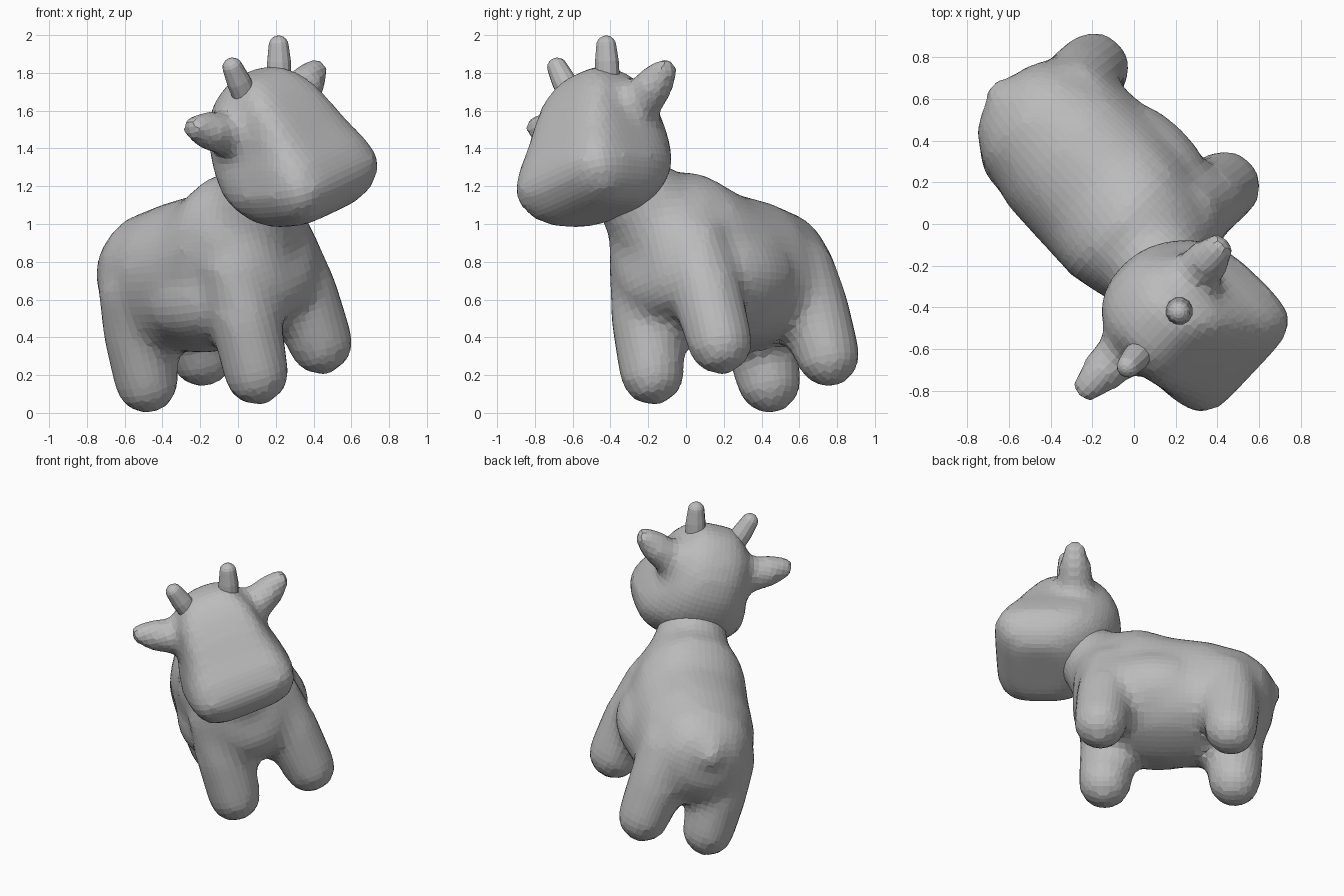
import bpy, bmesh
from math import cos, sin, pi
from mathutils import Vector, Matrix

cube = bpy.data.objects.get("Cube")
if cube:
    bpy.data.objects.remove(cube, do_unlink=True)

grey = bpy.data.materials.new("plain_grey")
grey.use_nodes = True
GREY = (0.5, 0.5, 0.5, 1)
grey.diffuse_color = GREY
grey.node_tree.nodes["Principled BSDF"].inputs["Base Color"].default_value = GREY

# Pose: the animal is modelled upright facing -y, then turned and tilted
left = Vector((0.65, 0.69, 0.31)).normalized()
front = Vector((0.716, -0.696, 0.05))
front = (front - left * front.dot(left)).normalized()
up = front.cross(left)
POSE = Matrix((left, -front, up)).transposed().to_4x4()
POSE.translation = left * 0.265


def loft(bm, rings, sides=28, back=2.0, fore=2.0):
    """Skin rings of (centre, half axis, half axis); higher powers are squarer."""
    def bend(t, power):
        return abs(t) ** (2 / power) * (1 if t > 0 else -1)
    loops = []
    for centre, u, v in rings:
        loop = []
        for i in range(sides):
            t = 2 * pi * (i + 0.5) / sides
            power = back if sin(t) > 0 else fore
            loop.append(bm.verts.new(centre + u * bend(cos(t), power)
                                     + v * bend(sin(t), power)))
        loops.append(loop)
    faces = [bm.faces.new(loops[0][::-1]), bm.faces.new(loops[-1])]
    for a, b in zip(loops, loops[1:]):
        for i in range(sides):
            j = (i + 1) % sides
            faces.append(bm.faces.new((a[i], a[j], b[j], b[i])))
    bmesh.ops.recalc_face_normals(bm, faces=faces)


def limb(bm, points, sides=20):
    """Round limb through (position, radius) points with a domed tip."""
    pts = [(Vector(p), r) for p, r in points]
    axis = (pts[-1][0] - pts[-2][0]).normalized()
    tip, r = pts[-1]
    for k in range(1, 5):
        t = k * pi / 9
        pts.append((tip + axis * r * sin(t), r * cos(t)))
    side = axis.orthogonal().normalized()
    other = axis.cross(side)
    loft(bm, [(p, side * r, other * r) for p, r in pts], sides)


def finish(name, bm, voxel=0):
    mesh = bpy.data.meshes.new(name)
    bm.to_mesh(mesh)
    bm.free()
    mesh.materials.append(grey)
    obj = bpy.data.objects.new(name, mesh)
    bpy.context.collection.objects.link(obj)
    obj.matrix_world = POSE
    if voxel:
        remesh = obj.modifiers.new("blend", "REMESH")
        remesh.mode = "VOXEL"
        remesh.voxel_size = voxel
        smooth = obj.modifiers.new("soften", "SMOOTH")
        smooth.factor = 0.5
        smooth.iterations = 5


X, Y, Z = Vector((1, 0, 0)), Vector((0, 1, 0)), Vector((0, 0, 1))

# Torso: y, centre height, half width, half height
torso = [(0.87, 0.73, 0.12, 0.14), (0.82, 0.71, 0.23, 0.23),
         (0.69, 0.70, 0.325, 0.335), (0.45, 0.70, 0.39, 0.39),
         (0.20, 0.71, 0.40, 0.42), (0, 0.77, 0.385, 0.465),
         (-0.15, 0.80, 0.35, 0.43), (-0.28, 0.80, 0.31, 0.37),
         (-0.38, 0.78, 0.25, 0.29), (-0.43, 0.77, 0.14, 0.18)]
bm = bmesh.new()
loft(bm, [(Y * y + Z * c, X * w, Z * h) for y, c, w, h in torso], back=2.15, fore=2.4)

# Belly: a wide low ball under the torso
belly = Y * 0.12 + Z * 0.62
loft(bm, [(belly + Y * 0.5 * cos(t), X * 0.44 * sin(t), Z * 0.31 * sin(t))
          for t in (k * pi / 12 for k in range(1, 12))])

# Neck, tail and legs blend into the torso
limb(bm, [((0, -0.13, 0.86), 0.33), ((0, -0.30, 1.07), 0.245),
          ((0, -0.42, 1.20), 0.195)])
limb(bm, [((0, 0.68, 0.90), 0.11), ((0, 0.82, 0.85), 0.08),
          ((0, 0.895, 0.79), 0.042)])
for s in (-1, 1):
    limb(bm, [((s * 0.17, -0.17, 0.82), 0.20), ((s * 0.23, -0.20, 0.50), 0.188),
              ((s * 0.26, -0.205, 0.21), 0.174)])
    limb(bm, [((s * 0.16, 0.56, 0.72), 0.23), ((s * 0.205, 0.62, 0.45), 0.195),
              ((s * 0.225, 0.645, 0.196), 0.172)])
finish("body", bm, 0.045)

# Head: height, front y, back y, half width, with a square front and round back
head = [(0.98, -0.81, -0.48, 0.22), (1.04, -0.905, -0.36, 0.305),
        (1.12, -0.96, -0.27, 0.35), (1.19, -0.975, -0.22, 0.365),
        (1.30, -0.94, -0.18, 0.34),
        (1.42, -0.87, -0.165, 0.30), (1.55, -0.80, -0.19, 0.27),
        (1.66, -0.73, -0.25, 0.24), (1.74, -0.66, -0.34, 0.18),
        (1.79, -0.58, -0.42, 0.11)]
bm = bmesh.new()
loft(bm, [(Z * c + Y * (f + b) / 2, X * w, Y * (b - f) / 2)
          for c, f, b, w in head], sides=36, back=2.4, fore=5.0)

# Ears blend into the head
for s in (-1, 1):
    limb(bm, [((s * 0.20, -0.46, 1.51), 0.14), ((s * 0.30, -0.46, 1.55), 0.115),
              ((s * 0.41, -0.46, 1.60), 0.104), ((s * 0.48, -0.46, 1.64), 0.074)])
finish("head", bm, 0.04)

# Horns
for s, side in ((-1, "right"), (1, "left")):
    bm = bmesh.new()
    limb(bm, [((s * 0.13, -0.53, 1.68), 0.068), ((s * 0.165, -0.54, 1.79), 0.065),
              ((s * 0.187, -0.545, 1.87), 0.055)], 12)
    finish(side + "_horn", bm)
